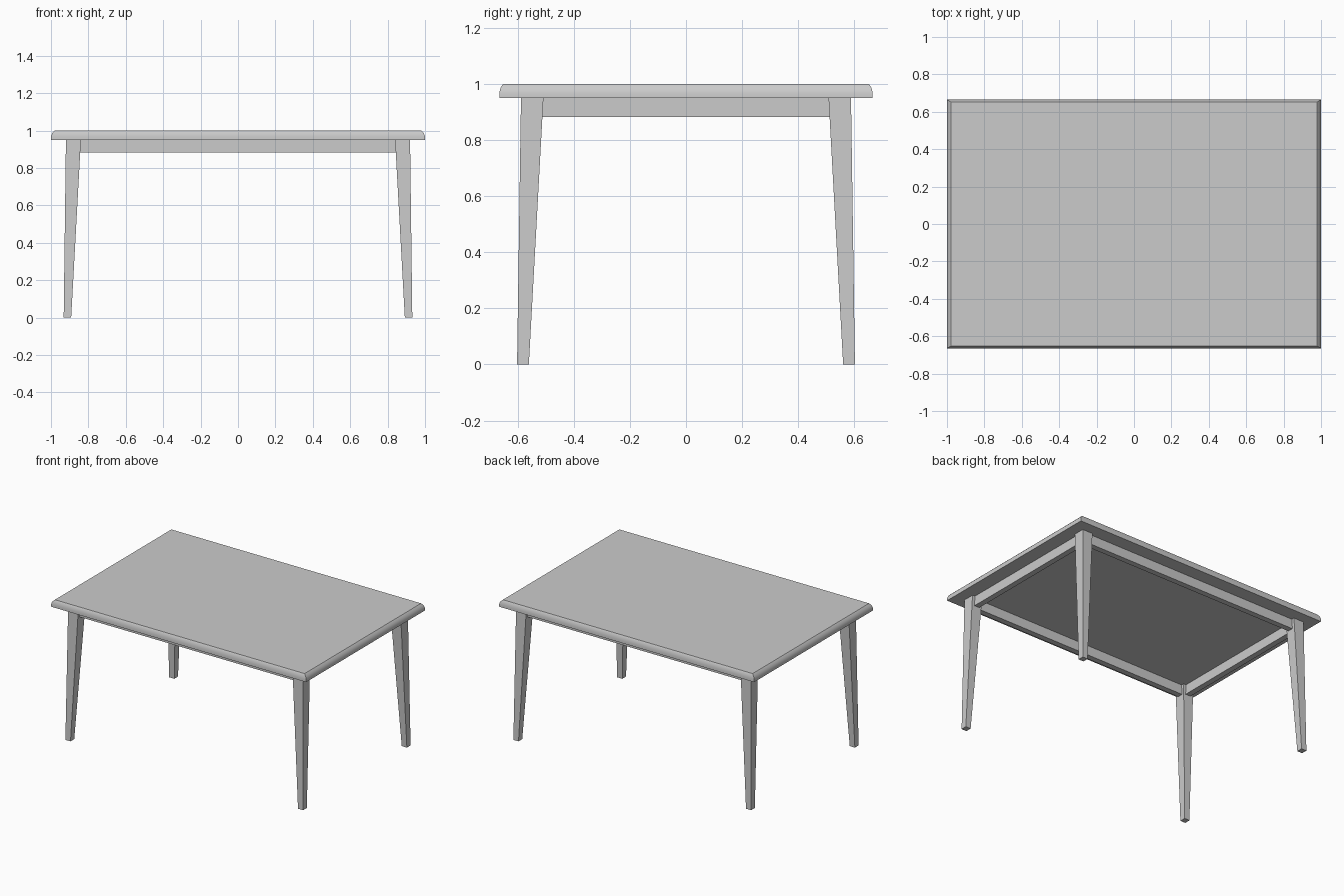
import bpy, bmesh, math

if "Cube" in bpy.data.objects:
    bpy.data.objects.remove(bpy.data.objects["Cube"])


def loft(name, rings):
    """Closed solid through rectangular rings (x0, x1, y0, y1, z), bottom to top."""
    bm = bmesh.new()
    loops = []
    for x0, x1, y0, y1, z in rings:
        loops.append([bm.verts.new(p) for p in
                      ((x0, y0, z), (x1, y0, z), (x1, y1, z), (x0, y1, z))])
    bm.faces.new(loops[0][::-1])
    bm.faces.new(loops[-1])
    for a, b in zip(loops, loops[1:]):
        for i in range(4):
            j = (i + 1) % 4
            bm.faces.new((a[i], a[j], b[j], b[i]))
    bmesh.ops.recalc_face_normals(bm, faces=bm.faces)
    mesh = bpy.data.meshes.new(name)
    bm.to_mesh(mesh)
    bm.free()
    obj = bpy.data.objects.new(name, mesh)
    bpy.context.collection.objects.link(obj)
    return obj


def span(a, b, sign):
    return (a, b) if sign > 0 else (-b, -a)


# Table top with a softly rounded upper edge
profile = [(0, 0.95), (0, 0.968), (0.3, 0.986), (1, 1.0)]
top = loft("table_top", [(-1 + 0.021 * t, 1 - 0.021 * t,
                          -0.665 + 0.013 * t, 0.665 - 0.013 * t, z)
                         for t, z in profile])
bpy.context.view_layer.objects.active = top
top.select_set(True)
bpy.ops.object.shade_smooth_by_angle(angle=math.radians(35))

# Tapered, slightly splayed legs
for sy, end in ((-1, "front"), (1, "back")):
    for sx, side in ((-1, "left"), (1, "right")):
        loft(f"{end}_{side}_leg", [
            (*span(0.892, 0.932, sx), *span(0.56, 0.602, sy), 0),
            (*span(0.84, 0.92, sx), *span(0.508, 0.588, sy), 0.95)])

# Apron rails between the legs
for s, end, side in ((-1, "front", "left"), (1, "back", "right")):
    y = span(0.528, 0.568, s)
    loft(f"{end}_apron", [(-0.85, 0.85, *y, z) for z in (0.882, 0.95)])
    x = span(0.86, 0.9, s)
    loft(f"{side}_apron", [(*x, -0.52, 0.52, z) for z in (0.882, 0.95)])
